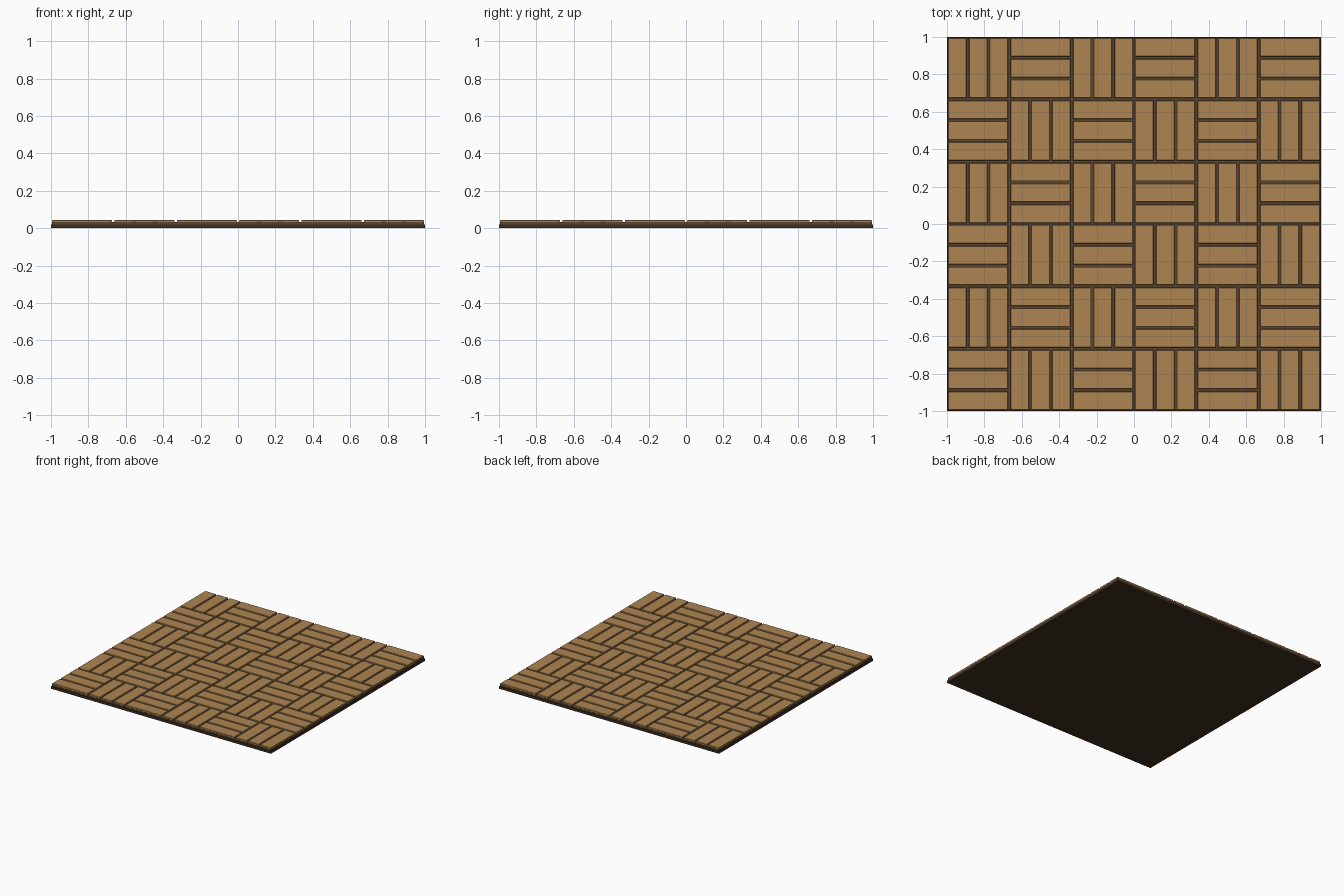
import bpy, bmesh
from mathutils import Vector

if "Cube" in bpy.data.objects:
    bpy.data.objects.remove(bpy.data.objects["Cube"])


def material(name, rgb):
    m = bpy.data.materials.new(name)
    m.diffuse_color = (*rgb, 1)
    m.use_nodes = True
    m.node_tree.nodes["Principled BSDF"].inputs["Base Color"].default_value = m.diffuse_color
    return m


OAK = material("oak", (0.42, 0.235, 0.085))
GROUT = material("brown joint", (0.105, 0.058, 0.029))
DARK = material("dark backing", (0.05, 0.028, 0.017))


def add_block(bm, cx, cy, sx, sy, z0, z1, chamfer=0.0):
    """Box with an optional chamfer around its top edge."""
    geo = bmesh.ops.create_cube(bm, size=1)
    for v in geo["verts"]:
        v.co = Vector((cx + v.co.x * sx, cy + v.co.y * sy,
                       z1 if v.co.z > 0 else z0))
    if chamfer:
        edges = {e for v in geo["verts"] for e in v.link_edges
                 if all(abs(w.co.z - z1) < 1e-6 for w in e.verts)}
        bmesh.ops.bevel(bm, geom=list(edges), offset=chamfer, segments=1,
                        affect='EDGES')


def finish(bm, name, mat):
    me = bpy.data.meshes.new(name)
    bm.to_mesh(me)
    bm.free()
    me.materials.append(mat)
    ob = bpy.data.objects.new(name, me)
    bpy.context.collection.objects.link(ob)


# dark backing board
bm = bmesh.new()
add_block(bm, 0, 0, 2, 2, 0, 0.02)
finish(bm, "backing_board", DARK)

# joint layer seen between the planks
bm = bmesh.new()
add_block(bm, 0, 0, 1.99, 1.99, 0.018, 0.032)
finish(bm, "joint_layer", GROUT)

# basket-weave planks: three per cell, direction alternates
N, CELL = 6, 2 / 6
PITCH, WIDTH, LENGTH = 0.111, 0.098, 0.32
bm = bmesh.new()
for i in range(N):
    for j in range(N):
        cx, cy = -1 + (i + 0.5) * CELL, -1 + (j + 0.5) * CELL
        for k in (-1, 0, 1):
            if (i + j) % 2 == 0:      # planks run along x
                add_block(bm, cx, cy + k * PITCH, LENGTH, WIDTH, 0.03, 0.044, 0.002)
            else:                     # planks run along y
                add_block(bm, cx + k * PITCH, cy, WIDTH, LENGTH, 0.03, 0.044, 0.002)
finish(bm, "parquet_planks", OAK)
